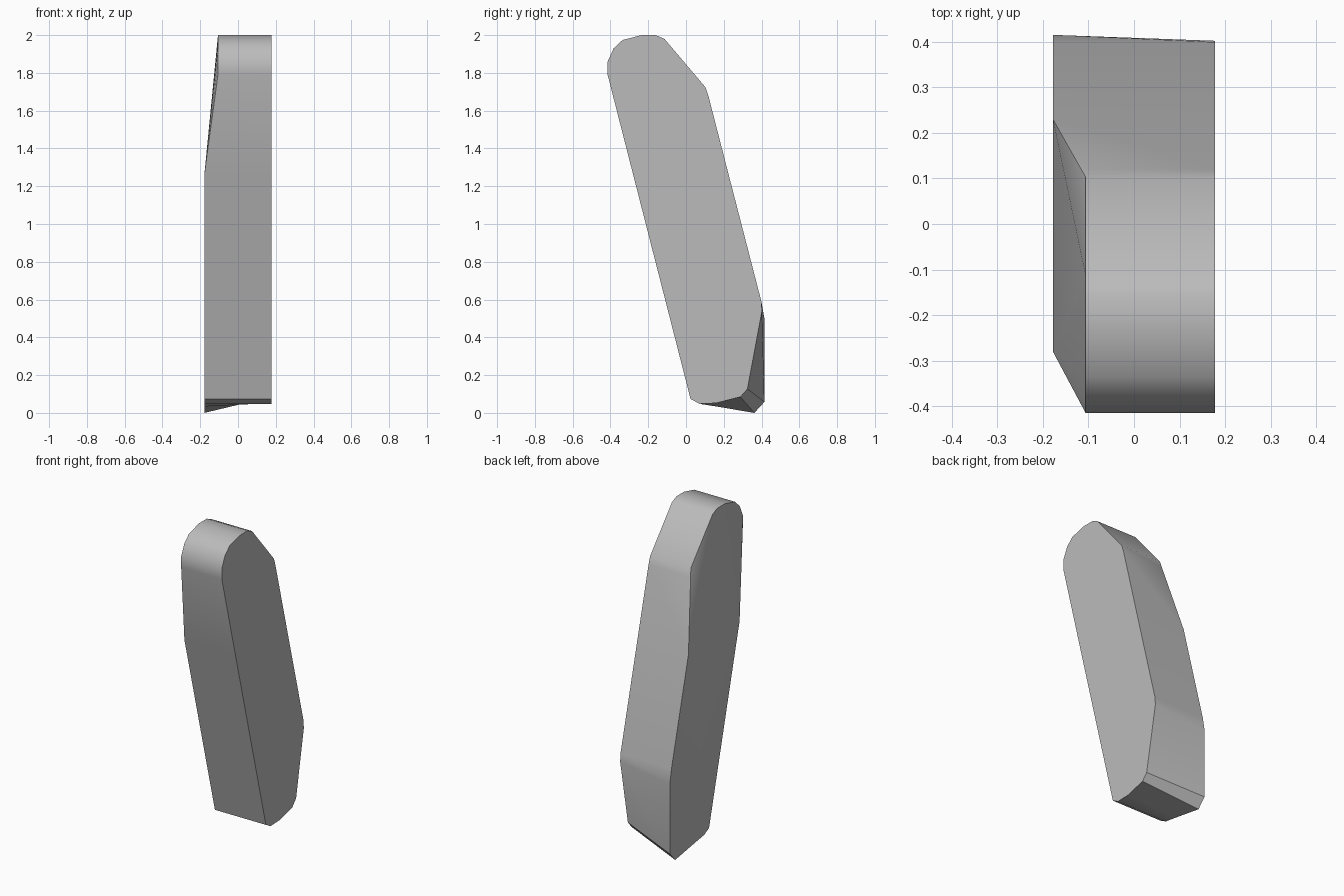
import bpy
import bmesh
import math

cube = bpy.data.objects.get("Cube")
if cube:
    bpy.data.objects.remove(cube, do_unlink=True)

HALF = 0.178       # half thickness
TAPERED = -0.106   # side position at the pinched upper end

# Side outlines as (y, z)
bend_front, bend_back = (-0.28, 1.262), (0.23, 1.245)
crown = [(-0.415, 1.79), (-0.415, 1.86), (-0.383, 1.93), (-0.336, 1.974),
         (-0.235, 2.0), (-0.16, 2.0), (-0.114, 1.98), (0.103, 1.724), (0.119, 1.677)]
foot_flat = [(0.399, 0.59), (0.402, 0.54), (0.325, 0.127), (0.288, 0.085),
             (0.16, 0.052), (0.071, 0.048), (0.024, 0.074)]
foot_pointed = [(0.399, 0.59), (0.415, 0.5), (0.415, 0.058), (0.362, 0.0),
                (0.16, 0.034), (0.071, 0.048), (0.024, 0.074)]

bm = bmesh.new()


def ring(points, x):
    return [bm.verts.new((x, y, z)) for y, z in points]


# Flat side and tapered side
flat = ring([bend_front] + crown + [bend_back] + foot_flat, HALF)
front, = ring([bend_front], -HALF)
back, = ring([bend_back], -HALF)
top = ring(crown, TAPERED)
foot = ring(foot_pointed, -HALF)
tapered = [front] + top + [back] + foot

bm.faces.new(flat)
bm.faces.new([front, back] + foot)

# Pinched upper side: fans from the two bend corners
split = crown.index((-0.114, 1.98))
for i in range(len(top) - 1):
    bm.faces.new((front if i < split else back, top[i], top[i + 1]))
bm.faces.new((front, top[split], back))

# Rim joining the two sides
for i in range(len(flat)):
    j = (i + 1) % len(flat)
    bm.faces.new((flat[i], flat[j], tapered[j], tapered[i]))

bmesh.ops.recalc_face_normals(bm, faces=bm.faces)
mesh = bpy.data.meshes.new("angled_block")
bm.to_mesh(mesh)
bm.free()
block = bpy.data.objects.new("angled_block", mesh)
bpy.context.collection.objects.link(block)

# Plain grey finish
grey = bpy.data.materials.new("grey")
grey.use_nodes = True
colour = (0.5, 0.5, 0.5, 1.0)
grey.diffuse_color = colour
grey.node_tree.nodes["Principled BSDF"].inputs["Base Color"].default_value = colour
mesh.materials.append(grey)

bpy.ops.object.select_all(action="DESELECT")
block.select_set(True)
bpy.context.view_layer.objects.active = block
bpy.ops.object.shade_smooth_by_angle(angle=math.radians(30))
